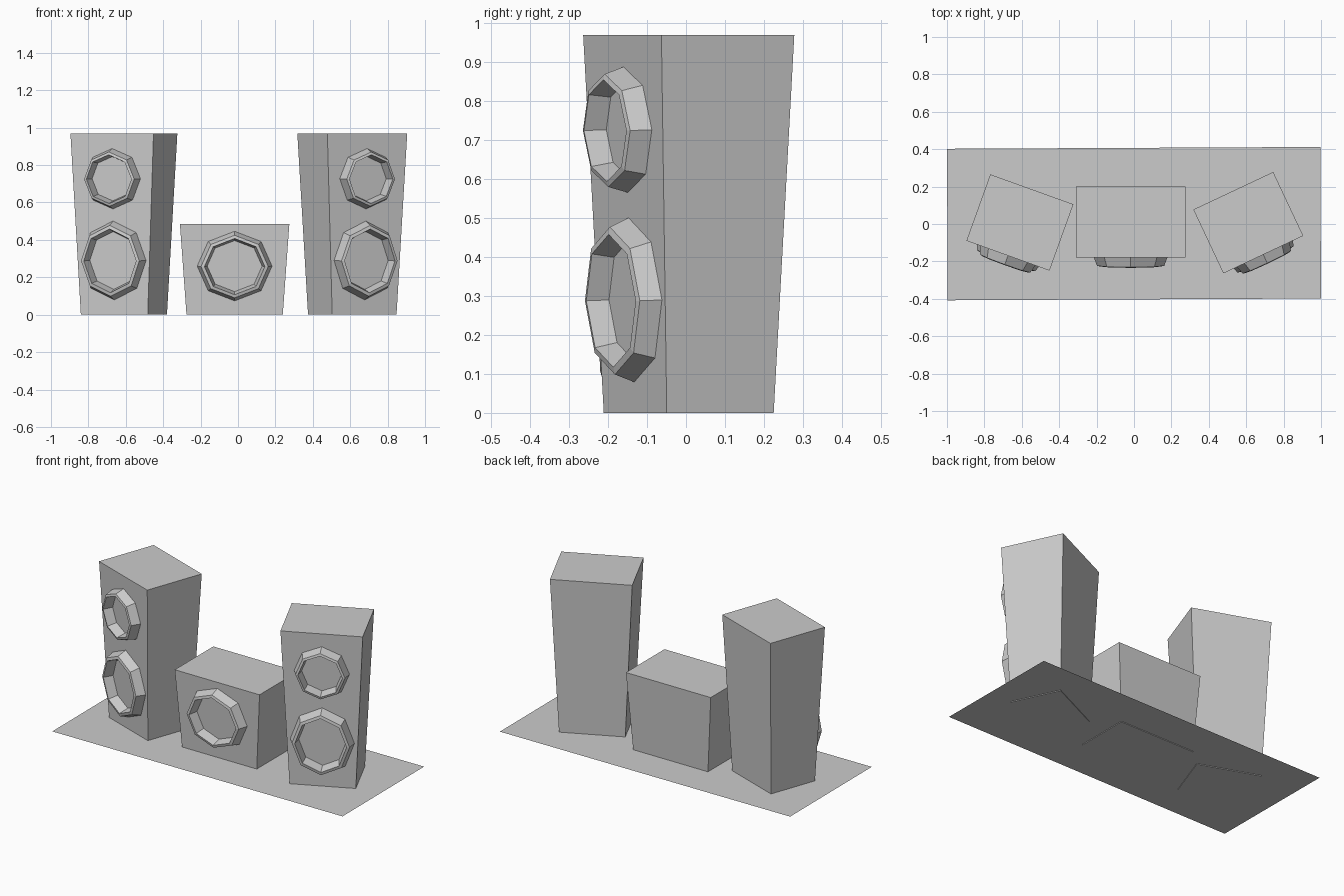
import bpy
import bmesh
from math import cos, sin, pi, radians, atan2
from mathutils import Matrix, Vector

if "Cube" in bpy.data.objects:
    bpy.data.objects.remove(bpy.data.objects["Cube"], do_unlink=True)

grey = bpy.data.materials.new("plain_grey")
grey.use_nodes = True
COLOUR = (0.6, 0.6, 0.6, 1)
grey.diffuse_color = COLOUR
grey.node_tree.nodes["Principled BSDF"].inputs["Base Color"].default_value = COLOUR


def finish(name, bm, matrix=Matrix()):
    bmesh.ops.recalc_face_normals(bm, faces=bm.faces)
    mesh = bpy.data.meshes.new(name)
    bm.to_mesh(mesh)
    bm.free()
    mesh.materials.append(grey)
    obj = bpy.data.objects.new(name, mesh)
    obj.matrix_world = matrix
    bpy.context.collection.objects.link(obj)


def cabinet(name, place, width, depth, height, taper):
    """Box that narrows towards its foot."""
    bm = bmesh.new()
    bmesh.ops.create_cube(bm, size=1)
    for v in bm.verts:
        s = 1 if v.co.z > 0 else taper
        v.co = Vector((v.co.x * width * s, v.co.y * depth * s, (v.co.z + 0.5) * height))
    finish(name, bm, place)


def speaker_ring(name, place, depth, height, taper, z, rx, rz):
    """Eight-sided raised rim lying on the sloping front of a cabinet."""
    profile = [(1, -0.005), (0.89, 0.054), (0.80, 0.058), (0.72, -0.005)]
    bm = bmesh.new()
    loops = []
    for scale, out in profile:
        loops.append([bm.verts.new((rx * scale * cos(i * pi / 4), -out,
                                    rz * scale * sin(i * pi / 4))) for i in range(8)])
    for a, b in zip(loops, loops[1:]):
        for i in range(8):
            j = (i + 1) % 8
            bm.faces.new((a[i], a[j], b[j], b[i]))
    slope = depth * (1 - taper) / 2 / height
    front = -(depth * taper / 2 + slope * z)
    tilt = Matrix.Rotation(atan2(slope, 1), 4, 'X')
    finish(name, bm, place @ Matrix.Translation((0, front, z)) @ tilt)


def speaker(name, x, y, turn, size, taper, rings):
    place = Matrix.Translation((x, y, 0)) @ Matrix.Rotation(radians(turn), 4, 'Z')
    cabinet(name + "_cabinet", place, *size, taper)
    for part, z, rx, rz in rings:
        speaker_ring(f"{name}_{part}_ring", place, size[1], size[2], taper, z, rx, rz)


# Two tall speakers and a low one between them
tower = (0.472, 0.377, 0.97)
tower_rings = [("lower", 0.29, 0.186, 0.213), ("upper", 0.727, 0.16, 0.163)]
speaker("right_tower", -0.61, 0.008, -19.8, tower, 0.805, tower_rings)
speaker("left_tower", 0.611, 0.007, 25.2, tower, 0.805, tower_rings)
speaker("centre_speaker", -0.018, 0.01, 0, (0.585, 0.38, 0.485), 0.88,
        [("single", 0.26, 0.202, 0.188)])

# Thin floor sheet, turned very slightly
bm = bmesh.new()
bmesh.ops.create_grid(bm, x_segments=1, y_segments=1, size=1)
bmesh.ops.scale(bm, vec=(0.998, 0.405, 1), verts=bm.verts)
finish("floor_sheet", bm, Matrix.Translation((0, 0.002, 0.004)) @ Matrix.Rotation(radians(0.28), 4, 'Z'))
